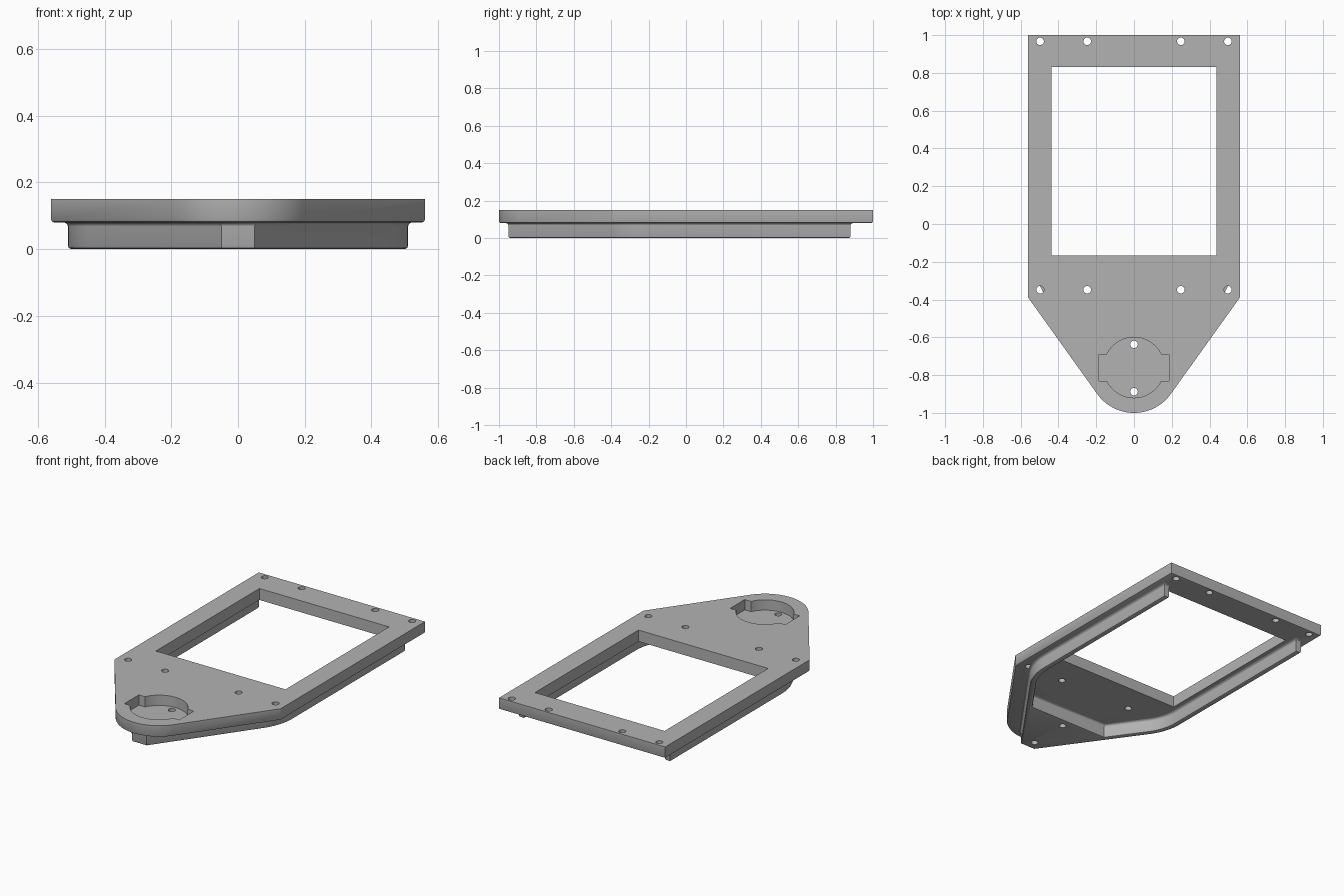
import bpy, bmesh, math
from mathutils import Vector

if "Cube" in bpy.data.objects:
    bpy.data.objects.remove(bpy.data.objects["Cube"])

grey = bpy.data.materials.new("plain_grey")
grey.use_nodes = True
grey.diffuse_color = (0.45, 0.45, 0.45, 1)
grey.node_tree.nodes["Principled BSDF"].inputs["Base Color"].default_value = grey.diffuse_color


def arc(cx, cy, r, start, end, steps):
    angles = [math.radians(start + (end - start) * i / steps) for i in range(steps + 1)]
    return [(cx + r * math.cos(a), cy + r * math.sin(a)) for a in angles]


def round_corner(a, b, c, r, steps=10):
    """Points of a fillet of radius r at corner b."""
    a, b, c = Vector(a), Vector(b), Vector(c)
    u, v = (a - b).normalized(), (c - b).normalized()
    half = u.angle(v) / 2
    centre = b + (u + v).normalized() * r / math.sin(half)
    reach = r / math.tan(half)
    p, q = b + u * reach - centre, b + v * reach - centre
    return [tuple(centre + p.lerp(q, i / steps).normalized() * r) for i in range(steps + 1)]


def mirrored(half):
    """Close a right-hand half outline with its mirror image."""
    return half + [(-x, y) for x, y in reversed(half) if abs(x) > 1e-5]


def grow(outline, d):
    """Offset a counter-clockwise outline outward by d."""
    pts = [Vector(p) for p in outline]
    result = []
    for i, p in enumerate(pts):
        e = (p - pts[i - 1]).normalized()
        f = (pts[(i + 1) % len(pts)] - p).normalized()
        n, m = Vector((e.y, -e.x)), Vector((f.y, -f.x))
        result.append(p + (n + m) * d / (1 + n.dot(m)))
    return result


def loft(name, outline, levels):
    """Stack offset copies of an outline at (height, offset) levels."""
    bm = bmesh.new()
    rings = [[bm.verts.new((p.x, p.y, z)) for p in grow(outline, d)] for z, d in levels]
    count = len(outline)
    for low, high in zip(rings, rings[1:]):
        for i in range(count):
            j = (i + 1) % count
            bm.faces.new((low[i], low[j], high[j], high[i]))
    bm.faces.new(rings[0][::-1])
    bm.faces.new(rings[-1])
    bmesh.ops.recalc_face_normals(bm, faces=bm.faces)
    mesh = bpy.data.meshes.new(name)
    bm.to_mesh(mesh)
    bm.free()
    mesh.materials.append(grey)
    obj = bpy.data.objects.new(name, mesh)
    bpy.context.collection.objects.link(obj)
    return obj


def cut(obj, outline, bottom, top):
    cutter = loft("cutter", outline, [(bottom, 0), (top, 0)])
    cutter.hide_render = True
    bpy.context.view_layer.objects.active = obj
    mod = obj.modifiers.new("cut", "BOOLEAN")
    mod.operation, mod.solver, mod.object = "DIFFERENCE", "EXACT", cutter
    bpy.ops.object.modifier_apply(modifier=mod.name)
    bpy.data.objects.remove(cutter)


def circle(x, y, r, steps=24):
    return arc(x, y, r, 0, 360, steps)[:-1]


NOSE = -0.76
HALF = 0.56

# Top plate with a rounded nose and a softened lower edge
half_plate = arc(0, NOSE, 0.24, -90, -35.5, 14) + [(HALF, -0.39), (HALF, 1.0)]
plate = loft("top_plate", mirrored(half_plate),
             [(0.08, -0.008), (0.0825, -0.0025), (0.088, 0), (0.15, 0)])

# Underside rib: two bent rails meeting in a solid nose block
outer = [(0.05, -0.95), (0.51, -0.306), (0.51, 0.88)]
inner = [(0.475, 0.88), (0.475, -0.295), (0.268, -0.585)]
half_rib = (outer[:1] + round_corner(*outer, 0.33) + outer[2:]
            + inner[:1] + round_corner(*inner, 0.295) + inner[2:])
rib = loft("underside_rib", mirrored(half_rib),
           [(0, -0.01), (0.003, -0.003), (0.01, 0), (0.068, 0),
            (0.0725, 0.001), (0.077, 0.005), (0.08, 0.012), (0.083, 0.012)])

# Large rectangular window
cut(plate, mirrored([(0.437, -0.167), (0.437, 0.83)]), -0.1, 0.3)

# Round pocket with two side notches
notch = [(0.185, NOSE - 0.07), (0.185, NOSE + 0.07)]
pocket = (notch + arc(0, NOSE, 0.16, 26, 154, 32)
          + [(-x, y) for x, y in reversed(notch)] + arc(0, NOSE, 0.16, 206, 334, 32))
cut(plate, pocket, 0.087, 0.3)

# Screw holes in the plate and in the pocket floor
for y in (0.967, -0.348):
    for x in (-0.497, -0.248, 0.248, 0.497):
        cut(plate, circle(x, y, 0.02), -0.1, 0.3)
for y in (-0.637, -0.888):
    for part in (plate, rib):
        cut(part, circle(0, y, 0.02), -0.1, 0.3)

# Smooth shading with sharp edges kept
for part in (plate, rib):
    bpy.ops.object.select_all(action="DESELECT")
    part.select_set(True)
    bpy.context.view_layer.objects.active = part
    bpy.ops.object.shade_smooth_by_angle(angle=math.radians(35))
